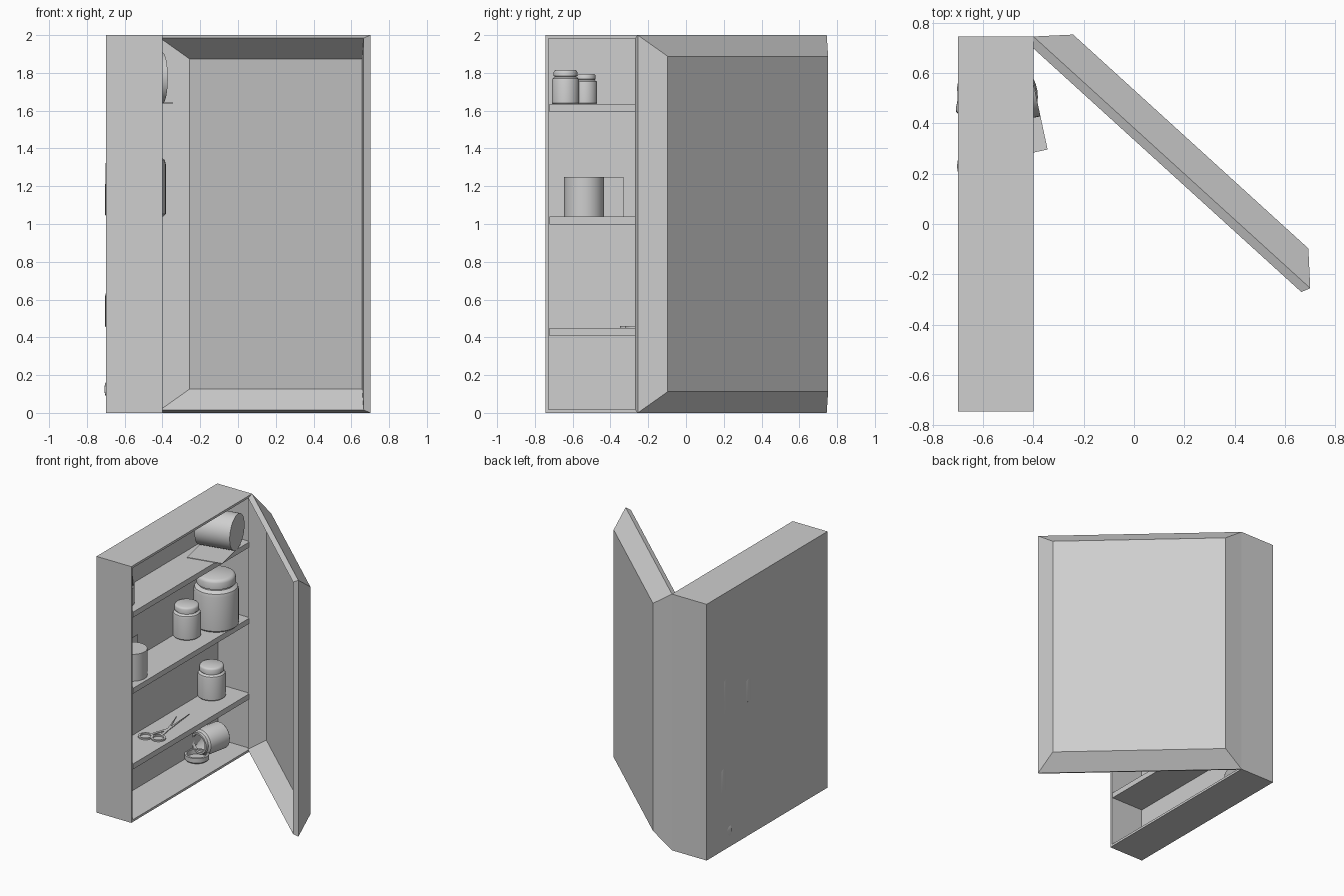
import bpy, bmesh, math
from mathutils import Matrix, Vector

cube = bpy.data.objects.get("Cube")
if cube:
    bpy.data.objects.remove(cube, do_unlink=True)

grey = bpy.data.materials.new("plain grey")
grey.use_nodes = True
grey.diffuse_color = (0.62, 0.62, 0.62, 1)
grey.node_tree.nodes["Principled BSDF"].inputs["Base Color"].default_value = grey.diffuse_color


def finish(name, bm, matrix=None, smooth=False):
    bmesh.ops.recalc_face_normals(bm, faces=bm.faces[:])
    mesh = bpy.data.meshes.new(name)
    bm.to_mesh(mesh)
    bm.free()
    mesh.materials.append(grey)
    ob = bpy.data.objects.new(name, mesh)
    bpy.context.scene.collection.objects.link(ob)
    if matrix:
        ob.matrix_world = matrix
    if smooth:
        bpy.ops.object.select_all(action='DESELECT')
        ob.select_set(True)
        bpy.context.view_layer.objects.active = ob
        bpy.ops.object.shade_smooth_by_angle(angle=math.radians(35))
    return ob


def box_mesh(low, high):
    bm = bmesh.new()
    low, high = Vector(low), Vector(high)
    bmesh.ops.create_cube(bm, size=1, matrix=Matrix.Translation((low + high) / 2)
                          @ Matrix.Diagonal((*(high - low), 1)))
    return bm


def lathe(name, profile, radius, matrix):
    bm = bmesh.new()
    verts = [bm.verts.new((r * radius, 0, z * radius)) for r, z in profile]
    edges = [bm.edges.new(pair) for pair in zip(verts, verts[1:])]
    bmesh.ops.spin(bm, geom=verts + edges, cent=(0, 0, 0), axis=(0, 0, 1),
                   angle=math.tau, steps=40)
    bmesh.ops.remove_doubles(bm, verts=bm.verts[:], dist=0.0001)
    return finish(name, bm, matrix, True)


def axis_matrix(origin, direction):
    turn = Vector(direction).to_track_quat('Z', 'Y').to_matrix().to_4x4()
    return Matrix.Translation(origin) @ turn


# Cabinet shell, open towards +x
WALL, HALF = 0.025, 0.745
shell = box_mesh((-0.7, -HALF, 0), (-0.4, HALF, 2))
front = max(shell.faces, key=lambda f: f.calc_center_median().x)
bmesh.ops.inset_region(shell, faces=[front], thickness=WALL)
inner = bmesh.ops.extrude_face_region(shell, geom=[front])
bmesh.ops.translate(shell, vec=(-0.28, 0, 0),
                    verts=[v for v in inner["geom"] if isinstance(v, bmesh.types.BMVert)])
if front.is_valid:
    bmesh.ops.delete(shell, geom=[front], context='FACES_ONLY')
finish("cabinet_shell", shell)

# Shelves
for i, top in enumerate((0.45, 1.04, 1.635)):
    finish(f"shelf_{i + 1}", box_mesh((-0.685, -0.722, top - 0.042), (-0.402, 0.722, top)))

# Door: hollow bevelled tray, nested rectangles of (inset, depth towards the inside)
door = bmesh.new()
WIDTH = 1.487
loops = []
for inset, depth in ((0.112, -0.112), (0, 0), (0.016, 0.035), (0.126, -0.075)):
    loops.append([door.verts.new((s, -depth, z)) for s, z in (
        (inset, inset), (WIDTH - inset, inset),
        (WIDTH - inset, 2 - inset), (inset, 2 - inset))])
for a, b in zip(loops, loops[1:]):
    for i in range(4):
        j = (i + 1) % 4
        door.faces.new((a[i], a[j], b[j], b[i]))
door.faces.new(loops[0])
door.faces.new(loops[-1])
finish("door", door, Matrix.Translation((-0.4, HALF, 0))
       @ Matrix.Rotation(math.atan2(-1.0, 1.1), 4, 'Z'))

# Jars and lids, profiles in units of the jar radius
BODY = [(0, 0), (0.92, 0), (1, 0.08), (1, 1.72), (0.96, 1.87), (0.8, 1.98)]
MOUTH = [(0.8, 2.2), (0.66, 2.2), (0.66, 1.95), (0.88, 1.8), (0.88, 0.1), (0, 0.1)]
LID = [(0.8, 2.04), (0.87, 2.06), (0.87, 2.36), (0.82, 2.45), (0.72, 2.5), (0, 2.5)]
CAP = [(0, 0), (0.78, 0), (0.87, 0.1), (0.87, 0.45), (0.72, 0.45), (0.72, 0.08), (0, 0.08)]
for name, radius, spot in (
        ("large_jar", 0.16, (-0.542, 0.505, 1.04)),
        ("medium_jar", 0.1, (-0.603, 0.23, 1.04)),
        ("lower_jar", 0.1, (-0.603, 0.537, 0.45)),
        ("small_jar", 0.072, (-0.535, -0.638, 1.635)),
        ("tiny_jar", 0.064, (-0.6, -0.534, 1.635))):
    lathe(name, BODY + LID, radius, Matrix.Translation(spot))
lathe("tipped_jar", BODY + MOUTH, 0.1, axis_matrix((-0.575, 0.61, 0.125), (-0.2, -0.98, 0)))
lathe("loose_lid", CAP, 0.1, Matrix.Translation((-0.6, 0.35, 0.025)))


# Paper rolls, each with a loose sheet leaving the side of the roll
def paper_roll(name, radius, matrix):
    lathe(name, [(0, 0), (1, 0), (1, 2), (0, 2)], radius, matrix)
    finish(name + "_sheet", box_mesh((-radius, 0, 0), (-radius + 0.004, 2 * radius, 2 * radius)), matrix)


paper_roll("standing_roll", 0.105, Matrix.Translation((-0.533, -0.54, 1.04)))
axis = Vector((0.978, 0.21, 0))
away = Vector((0.21, -0.978, 0))
up = Vector((0, 0, 1))
lying = Matrix((up, away, axis)).transposed().to_4x4()
lying.translation = Vector((-0.4, 0.56, 1.773)) - axis * 0.27
paper_roll("lying_roll", 0.135, lying)

# Scissors: two rings, each with an arm through the pivot to a pointed blade
pivot = Vector((-0.525, -0.109, 0))
for side, ring, tip in (("left", (-0.591, -0.297, 0), (-0.6, 0.1, 0)),
                        ("right", (-0.498, -0.271, 0), (-0.547, 0.182, 0))):
    ring, tip = Vector(ring), Vector(tip)
    bm = bmesh.new()
    rim = ring + (pivot - ring).normalized() * 0.05
    cross = (pivot - ring).normalized().cross(up) * 0.01
    outline = [rim - cross, rim + cross, pivot + cross, tip, pivot - cross]
    face = bm.faces.new([bm.verts.new(p + up * 0.452) for p in outline])
    raised = bmesh.ops.extrude_face_region(bm, geom=[face])
    bmesh.ops.translate(bm, vec=(0, 0, 0.006),
                        verts=[v for v in raised["geom"] if isinstance(v, bmesh.types.BMVert)])
    finish(f"scissor_blade_{side}", bm)
    lathe(f"scissor_ring_{side}", [(1, 0), (1, 0.2), (0.72, 0.2), (0.72, 0), (1, 0)],
          0.053, Matrix.Translation(ring + up * 0.45))
